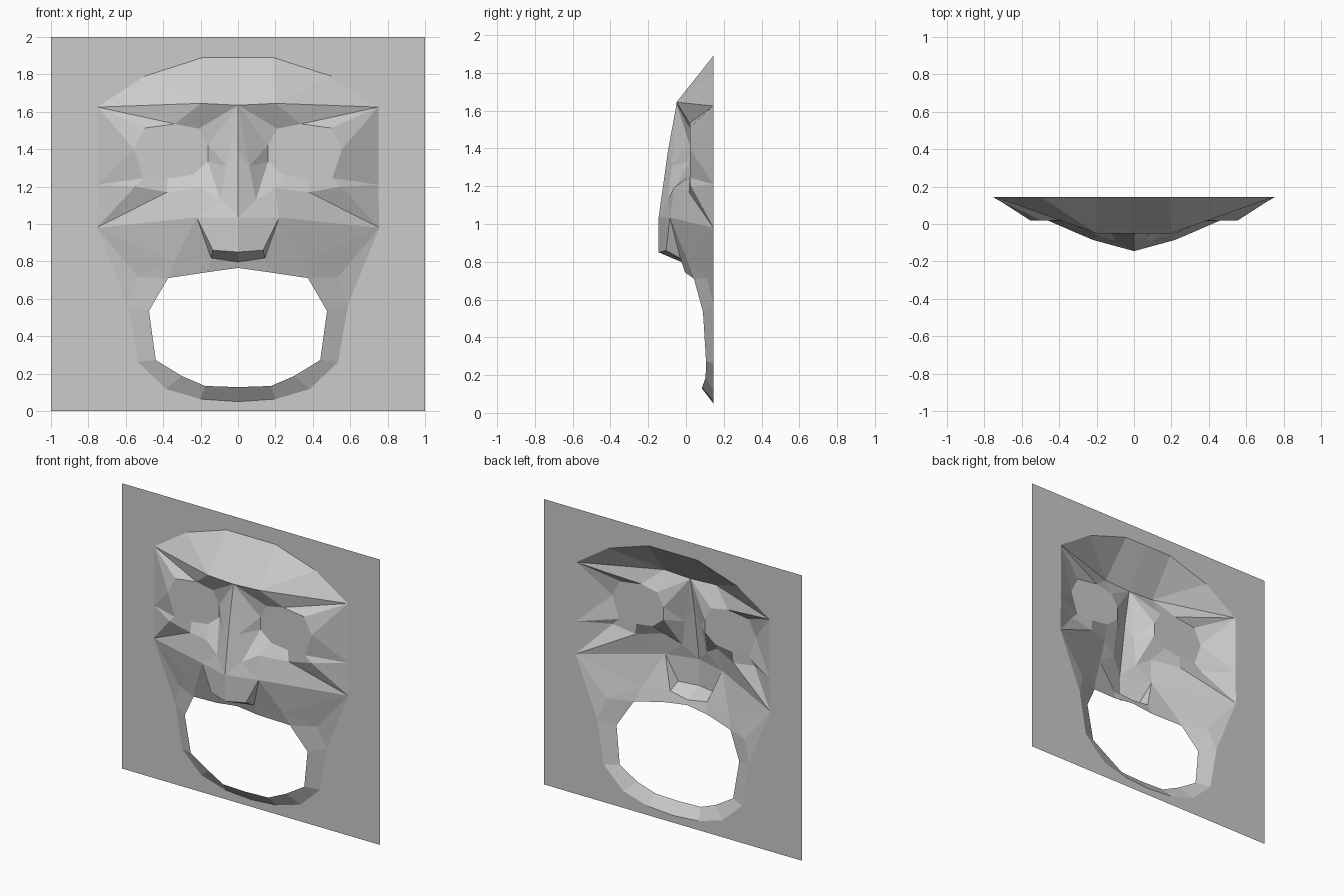
import bpy, bmesh

cube = bpy.data.objects.get("Cube")
if cube:
    bpy.data.objects.remove(cube)

BACK = 0.145      # depth of the flat sheet
EYE = 0.02        # depth of the flat eye panels

grey = bpy.data.materials.new("plain_grey")
grey.use_nodes = True
colour = (0.6, 0.6, 0.6, 1)
grey.diffuse_color = colour
grey.node_tree.nodes["Principled BSDF"].inputs["Base Color"].default_value = colour

points = {}


def flat_points(prefix, depth, pairs):
    """Name a run of points that all lie at one depth."""
    for i, (x, z) in enumerate(pairs):
        points[prefix + str(i)] = (x, depth, z)


def band(first, second):
    """Quads joining two runs of point names."""
    return [(first[i], first[i + 1], second[i + 1], second[i])
            for i in range(len(first) - 1)]


def make_part(name, faces):
    """Build the left half from named points, facing the front, then mirror it."""
    bm = bmesh.new()
    verts = {}
    for face in faces:
        for key in face:
            if key not in verts:
                verts[key] = bm.verts.new(points[key])
        made = bm.faces.new([verts[key] for key in face])
        made.normal_update()
        if made.normal.y > 0:
            made.normal_flip()
    mesh = bpy.data.meshes.new(name)
    bm.to_mesh(mesh)
    bm.free()
    mesh.materials.append(grey)
    obj = bpy.data.objects.new(name, mesh)
    bpy.context.collection.objects.link(obj)
    mirror = obj.modifiers.new("mirror", "MIRROR")
    mirror.use_clip = True
    return obj


# Outline where the face meets the sheet, from crown to chin
flat_points("rim", BACK, [
    (0, 1.89), (0.19, 1.89), (0.5, 1.79), (0.75, 1.625), (0.75, 1.21), (0.755, 0.98),
    (0.588, 0.567), (0.535, 0.262), (0.385, 0.118), (0.2, 0.064), (0, 0.05)])
flat_points("sheet", BACK, [(0, 0), (1, 0), (1, 2), (0, 2)])

# Eye panel outline, from the inner corner over the top
flat_points("eye", EYE, [
    (0.16, 1.42), (0.21, 1.51), (0.337, 1.535), (0.5, 1.513), (0.556, 1.4),
    (0.505, 1.245), (0.375, 1.245), (0.246, 1.262), (0.16, 1.332)])

# Brow, nose and cheek points
points.update(
    brow_mid=(0, -0.05, 1.635),
    brow_peak=(0.2, -0.05, 1.645),
    bridge=(0, -0.095, 1.39),
    ridge=(0, -0.145, 1.035),
    tip=(0, -0.145, 0.85),
    nose_side=(0.06, -0.075, 1.31),
    nose_fold=(0.096, -0.095, 1.13),
    wing=(0.22, -0.085, 1.035),
    nostril=(0.134, -0.105, 0.86),
    nose_base=(0.144, -0.03, 0.818),
    septum=(0, -0.02, 0.797),
    bag_inner=(0.2, -0.063, 1.193),
    bag_outer=(0.38, 0.015, 1.17),
    cheekbone=(0.55, 0.025, 1.2),
    smile=(0.34, 0.01, 0.8),
    jowl=(0.535, 0.112, 0.716),
)

# Inner edge of the open mouth, from the upper lip down
lip = [(0, -0.01, 0.765), (0.16, -0.005, 0.743), (0.374, 0.042, 0.711),
       (0.476, 0.09, 0.535), (0.44, 0.106, 0.273), (0.3, 0.104, 0.187),
       (0.176, 0.085, 0.134), (0, 0.085, 0.128)]
points.update({"lip" + str(i): p for i, p in enumerate(lip)})

rim = ["rim" + str(i) for i in range(11)]
eye = ["eye" + str(i) for i in range(9)]
mouth = ["lip" + str(i) for i in range(8)]

make_part("backing_sheet", [["sheet" + str(i) for i in range(4)] + rim])

make_part("forehead", [
    ("rim0", "rim1", "brow_peak", "brow_mid"),
    ("rim1", "rim2", "brow_peak"),
    ("rim2", "rim3", "brow_peak"),
])

make_part("eye_panels", [eye])

make_part("eye_sockets", [
    ("brow_mid", "brow_peak", "eye1"),
    ("brow_mid", "eye1", "eye0"),
    ("brow_peak", "eye2", "eye1"),
    ("brow_peak", "rim3", "eye2"),
    ("rim3", "eye3", "eye2"),
    ("rim3", "eye4", "eye3"),
    ("rim3", "rim4", "eye4"),
    ("rim4", "eye5", "eye4"),
    ("rim4", "cheekbone", "eye5"),
])

make_part("lower_eyelids", [
    ("eye5", "cheekbone", "bag_outer", "eye6"),
    ("eye6", "bag_outer", "bag_inner", "eye7"),
    ("eye7", "bag_inner", "nose_fold", "eye8"),
])

make_part("nose", [
    ("brow_mid", "eye0", "nose_side"),
    ("eye0", "eye8", "nose_side"),
    ("eye8", "nose_fold", "nose_side"),
    ("brow_mid", "nose_side", "bridge"),
    ("bridge", "nose_side", "nose_fold", "ridge"),
    ("nose_fold", "wing", "ridge"),
    ("ridge", "wing", "nostril", "tip"),
    ("wing", "nose_base", "nostril"),
    ("tip", "nostril", "nose_base", "septum"),
])

make_part("cheeks", [
    ("rim4", "rim5", "cheekbone"),
    ("cheekbone", "rim5", "bag_outer"),
    ("bag_outer", "rim5", "wing"),
    ("bag_outer", "wing", "bag_inner"),
    ("bag_inner", "wing", "nose_fold"),
    ("rim5", "smile", "wing"),
    ("rim5", "jowl", "smile"),
    ("rim5", "rim6", "jowl"),
    ("wing", "smile", "nose_base"),
])

make_part("upper_lip", [
    ("septum", "nose_base", "lip1", "lip0"),
    ("nose_base", "smile", "lip2", "lip1"),
    ("smile", "jowl", "lip2"),
])

make_part("jaw", [("jowl", "rim6", "lip3", "lip2")] + band(rim[6:], mouth[3:]))
